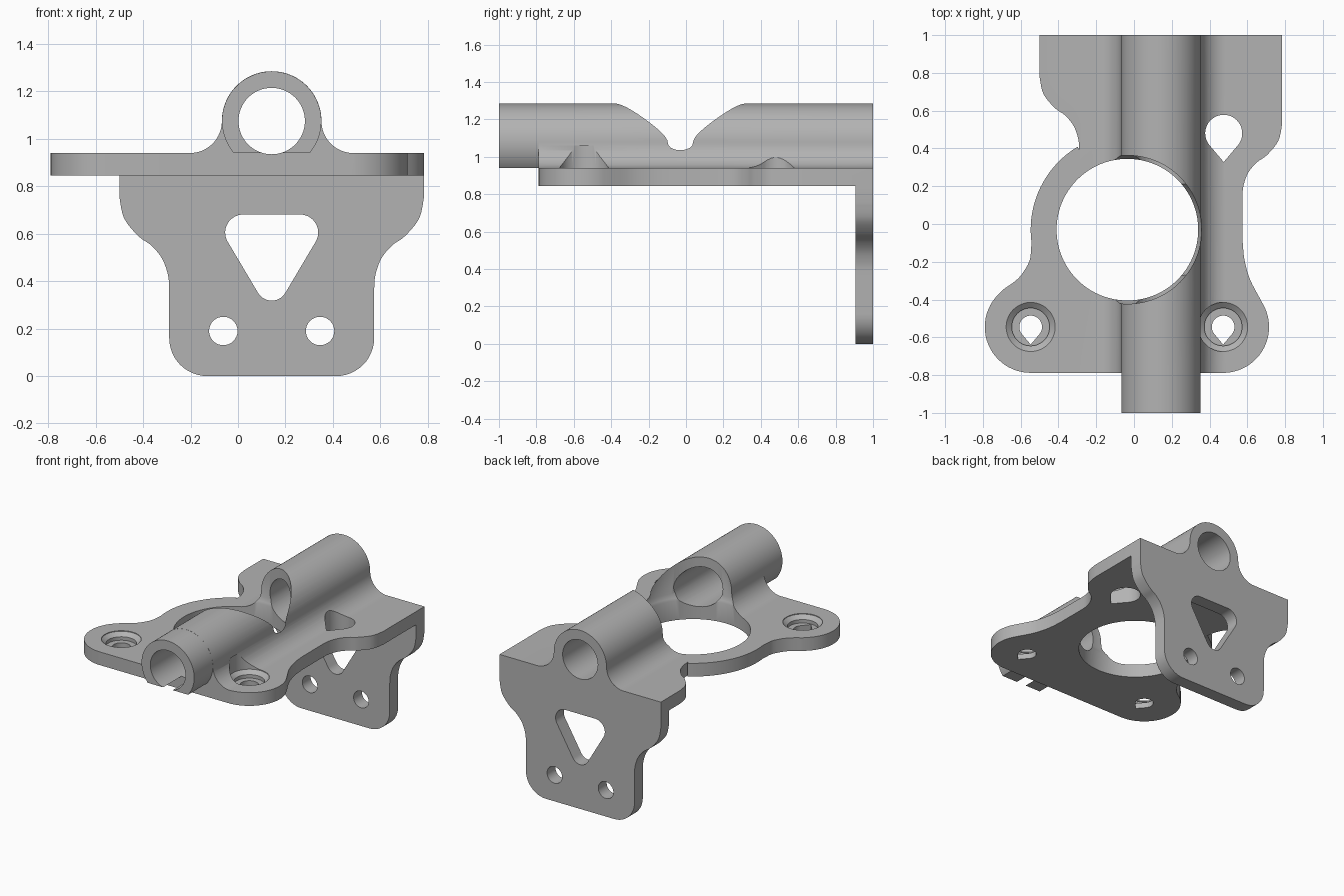
import bpy, bmesh
from math import cos, sin, radians

cube = bpy.data.objects.get("Cube")
if cube:
    bpy.data.objects.remove(cube, do_unlink=True)

CX = 0.142                    # symmetry line of tube and rear flange
LOW, TOP = 0.845, 0.94        # plate underside and top
TUBE_Z, TUBE_R, BORE_R = 1.075, 0.21, 0.14
HOLE = (-0.035, -0.03)

grey = bpy.data.materials.new("plain_grey")
grey.use_nodes = True
grey.diffuse_color = (0.45, 0.45, 0.45, 1)
grey.node_tree.nodes["Principled BSDF"].inputs["Base Color"].default_value = grey.diffuse_color


def arc(cx, cy, r, a0, a1, n=24):
    angles = [radians(a0 + (a1 - a0) * i / n) for i in range(n + 1)]
    return [(cx + r * cos(a), cy + r * sin(a)) for a in angles]


def smooth(pts, steps=5):
    """Catmull-Rom curve through the points."""
    out = []
    ext = [pts[0]] + pts + [pts[-1]]
    for p, q, r, s in zip(ext, ext[1:], ext[2:], ext[3:]):
        for k in range(steps):
            t = k / steps
            out.append(tuple(0.5 * (2 * b + (c - a) * t + (2 * a - 5 * b + 4 * c - d) * t * t
                                    + (3 * b - a - 3 * c + d) * t ** 3)
                             for a, b, c, d in zip(p, q, r, s)))
    return out + [pts[-1]]


def mirror(pts):
    return [(2 * CX - x, y) for x, y in reversed(pts)]


def loft(name, rings):
    """Closed solid through a stack of equal rings."""
    bm = bmesh.new()
    loops = [[bm.verts.new(p) for p in ring] for ring in rings]
    n = len(loops[0])
    for a, b in zip(loops, loops[1:]):
        for i in range(n):
            j = (i + 1) % n
            bm.faces.new((a[i], a[j], b[j], b[i]))
    bm.faces.new(loops[0][::-1])
    bm.faces.new(loops[-1])
    bmesh.ops.recalc_face_normals(bm, faces=bm.faces)
    mesh = bpy.data.meshes.new(name)
    bm.to_mesh(mesh)
    bm.free()
    mesh.materials.append(grey)
    obj = bpy.data.objects.new(name, mesh)
    bpy.context.collection.objects.link(obj)
    return obj


def prism_z(name, pts, z0, z1):
    return loft(name, [[(x, y, z) for x, y in pts] for z in (z0, z1)])


def prism_y(name, pts, y0, y1):
    return loft(name, [[(x, y, z) for x, z in pts] for y in (y0, y1)])


def turned(name, centre, profile, n=96):
    return loft(name, [[(x, y, z) for x, y in arc(*centre, r, 0, 360, n)[:-1]] for r, z in profile])


def teardrop(x, y, r):
    return arc(x, y, r, -40, 220, 36) + [(x, y - 1.55 * r)]


def combine(target, tool, operation):
    tool.hide_render = True
    mod = target.modifiers.new("combine", 'BOOLEAN')
    mod.operation, mod.solver, mod.object = operation, 'EXACT', tool
    bpy.ops.object.select_all(action='DESELECT')
    bpy.context.view_layer.objects.active = target
    target.select_set(True)
    bpy.ops.object.modifier_apply(modifier=mod.name)
    bpy.data.objects.remove(tool, do_unlink=True)


def shoulder(y):
    """S-shaped step from the wide part to the narrow part, left edge."""
    steps = [(0, 0), (.02, -.09), (.08, -.165), (.135, -.205), (.18, -.26), (.205, -.33), (.21, -.39)]
    return smooth([(-0.5 + dx, y + dy) for dx, dy in steps])


# base plate outline
outline = [(-0.5, 1)] + shoulder(0.78)
outline += arc(*HOLE, 0.512, 121, 188)
outline += smooth([(-.545, -.13), (-.555, -.2), (-.61, -.285), (-.69, -.345)])
outline += arc(-0.547, -0.545, 0.243, 135, 270)
outline += arc(0.472, -0.545, 0.243, -90, 25)
outline += smooth([(.67, -.4), (.615, -.295), (.585, -.19), (.575, -.09)])
outline += mirror(shoulder(0.53)) + [(2 * CX + 0.5, 1)]
bracket = prism_z("mounting_bracket", outline, LOW, TOP)

# rear flange with rounded lower corners
half = [(-0.5, 0.9)] + shoulder(0.755) + arc(-0.13, 0.16, 0.16, 180, 270, 12)
combine(bracket, prism_y("rear_flange", half + mirror(half), 0.905, 1), 'UNION')

# tube body blended into the plate by concave fillets
fr = TUBE_Z - TOP
fillet = arc(CX - TUBE_R - fr, TUBE_Z, fr, -90, 0, 16)
crown = arc(CX, TUBE_Z, TUBE_R, 180, 0, 48)[1:-1]
ridge = [(fillet[0][0], 0.9)] + fillet + crown + mirror(fillet) + [(2 * CX - fillet[0][0], 0.9)]
combine(bracket, prism_y("tube_ridge", ridge, -0.788, 1), 'UNION')

# free front end of the tube, flat underneath
nose = arc(CX, TUBE_Z, TUBE_R - 0.0006, -40, 220, 70)
combine(bracket, prism_y("tube_nose", nose, -1, -0.7), 'UNION')

# cuts: tube bore, round opening flared through the tube, rounded triangle
triangle = (arc(0.022, 0.605, 0.076, 90, 211, 14) + arc(CX, 0.385, 0.067, 211, 329, 14)
            + arc(2 * CX - 0.022, 0.605, 0.076, -31, 90, 14))
cutters = [
    prism_y("bore", arc(CX, TUBE_Z, BORE_R, 0, 360, 64)[:-1], -1.1, 1.1),
    turned("opening", HOLE, [(0.375, 0.7), (0.375, 0.985), (0.382, 1.0), (0.393, 1.03), (0.393, 1.4)]),
    prism_y("triangle_window", triangle, 0.8, 1.1),
    prism_z("plate_teardrop", teardrop(0.475, 0.48, 0.098), 0.7, 1.06),
]
for x in (CX - 0.204, CX + 0.204):
    cutters.append(prism_y("flange_hole", arc(x, 0.19, 0.06, 0, 360, 32)[:-1], 0.8, 1.1))
for x in (-0.547, 0.472):
    cutters.append(turned("screw_recess", (x, -0.545),
                          [(0.1, 0.885), (0.1, 0.91), (0.13, 0.935), (0.13, 1.06)], 48))
    cutters.append(prism_z("screw_hole", teardrop(x, -0.545, 0.06), 0.7, 1.0))

# flat underside of the nose is trimmed level with the plate top
cutters.append(prism_z("nose_trim", [(-.3, -1.1), (.6, -1.1), (.6, -.788), (-.3, -.788)], 0.7, TOP))
for cutter in cutters:
    combine(bracket, cutter, 'DIFFERENCE')

bpy.ops.object.select_all(action='DESELECT')
bpy.context.view_layer.objects.active = bracket
bracket.select_set(True)
bpy.ops.object.shade_smooth_by_angle(angle=radians(30))
